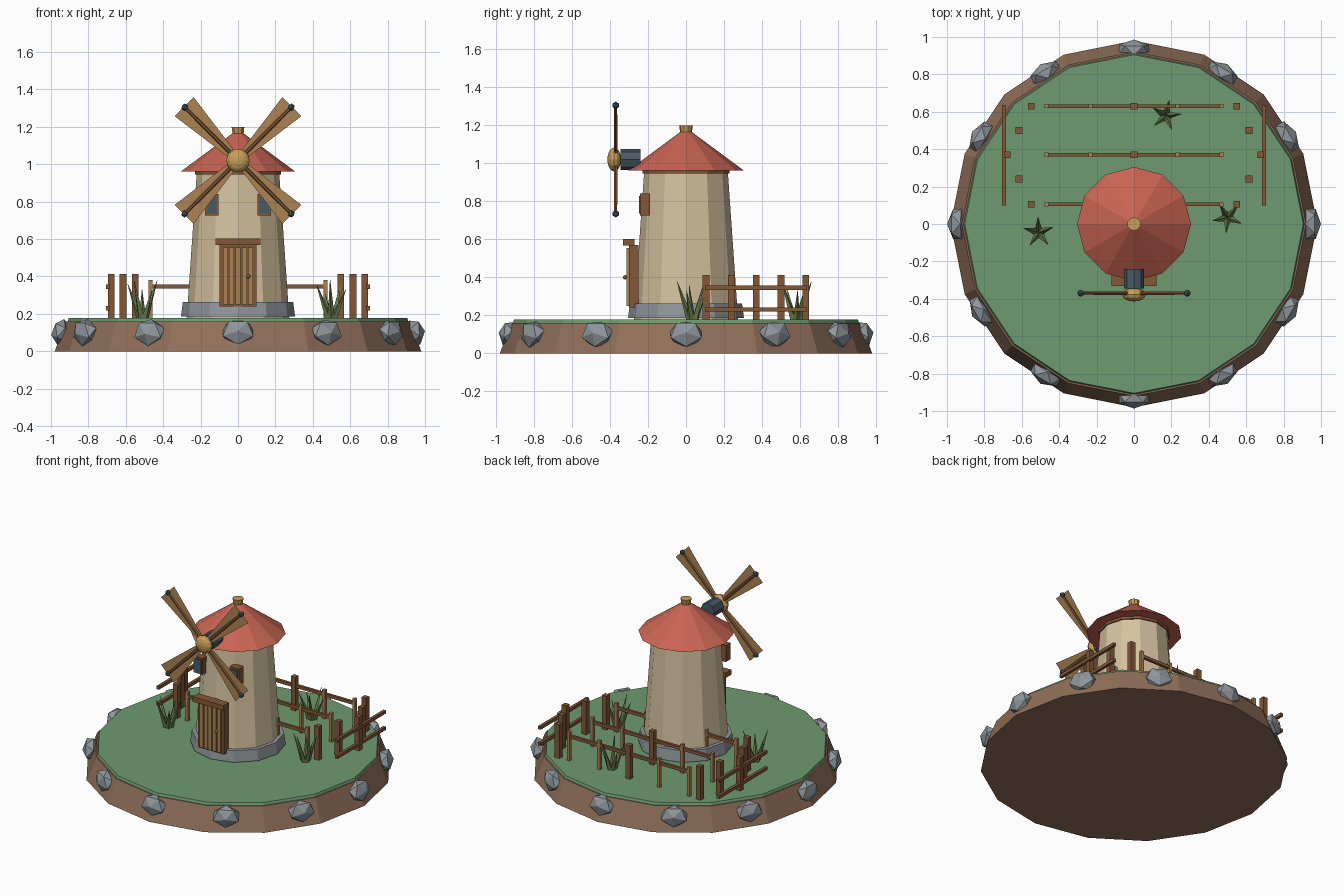
import bpy, bmesh, math, random
from mathutils import Matrix, Vector

if "Cube" in bpy.data.objects:
    bpy.data.objects.remove(bpy.data.objects["Cube"])

random.seed(4)


def mat(name, hexcol):
    rgb = [int(hexcol[i:i + 2], 16) / 255 for i in (0, 2, 4)]
    lin = [c / 12.92 if c <= 0.04045 else ((c + 0.055) / 1.055) ** 2.4 for c in rgb]
    m = bpy.data.materials.new(name)
    m.diffuse_color = (*lin, 1)
    m.use_nodes = True
    m.node_tree.nodes["Principled BSDF"].inputs["Base Color"].default_value = m.diffuse_color
    return m


GRASS = mat("grass_green", "6F9A70")
EARTH = mat("earth_brown", "91705A")
STONE = mat("stone_grey", "90979C")
PLASTER = mat("cream_plaster", "D6C3A0")
ROOF = mat("roof_red", "C96453")
WOOD = mat("dark_wood", "835837")
TAN = mat("light_wood", "AC8454")
GOLD = mat("brass", "C79F58")
SLATE = mat("slate_blue", "475A66")
LEAF = mat("tuft_green", "6A7F4C")


def finish(bm, name, m):
    me = bpy.data.meshes.new(name)
    bm.to_mesh(me)
    bm.free()
    me.materials.append(m)
    ob = bpy.data.objects.new(name, me)
    bpy.context.collection.objects.link(ob)
    return ob


def box(name, m, x0, x1, y0, y1, z0, z1):
    bm = bmesh.new()
    mx = Matrix.Translation(((x0 + x1) / 2, (y0 + y1) / 2, (z0 + z1) / 2)) @ \
        Matrix.Diagonal((x1 - x0, y1 - y0, z1 - z0, 1))
    bmesh.ops.create_cube(bm, size=1, matrix=mx)
    return finish(bm, name, m)


def rod(name, m, a, b, r0, r1, sides=12):
    """Tapered cylinder from point a to point b."""
    a, b = Vector(a), Vector(b)
    d = b - a
    rot = d.to_track_quat('Z', 'Y').to_matrix().to_4x4() if d.xy.length > 1e-6 else Matrix()
    bm = bmesh.new()
    bmesh.ops.create_cone(bm, cap_ends=True, segments=sides, radius1=r0, radius2=r1,
                          depth=d.length, matrix=Matrix.Translation((a + b) / 2) @ rot)
    return finish(bm, name, m)


# Island: earth disc with a grass cap
rod("earth_base", EARTH, (0, 0, 0), (0, 0, 0.16), 0.98, 0.92, 16)
rod("grass_top", GRASS, (0, 0, 0.15), (0, 0, 0.177), 0.915, 0.905, 16)

# Ring of rocks, a point facing outward
for i in range(12):
    t = i * math.pi / 6
    bm = bmesh.new()
    mx = (Matrix.Translation((0.945 * math.cos(t), 0.932 * math.sin(t), 0.1))
          @ Matrix.Rotation(t, 4, 'Z') @ Matrix.Diagonal((0.055, 0.095, 0.076, 1))
          @ Matrix.Rotation(math.pi / 2 + random.uniform(-0.2, 0.2), 4, 'Y'))
    bmesh.ops.create_icosphere(bm, subdivisions=1, radius=1, matrix=mx)
    finish(bm, "rim_rock", STONE)

# Tower, plinth, eave ring, roof and finial
rod("tower_wall", PLASTER, (0, 0, 0.17), (0, 0, 0.96), 0.275, 0.22)
rod("stone_plinth", STONE, (0, 0, 0.185), (0, 0, 0.263), 0.305, 0.295)
rod("eave_ring", WOOD, (0, 0, 0.945), (0, 0, 0.965), 0.23, 0.23)
rod("roof_cone", ROOF, (0, 0, 0.962), (0, 0, 1.165), 0.305, 0.03)
rod("roof_finial", GOLD, (0, 0, 1.155), (0, 0, 1.2), 0.03, 0.036, 10)

# Door with planks, lintel and knob
box("door_frame", WOOD, -0.1, 0.1, -0.3, -0.25, 0.24, 0.57)
for i in range(-2, 3):
    box("door_plank", TAN, i * 0.034 - 0.0135, i * 0.034 + 0.0135, -0.312, -0.298, 0.25, 0.555)
box("door_lintel", WOOD, -0.12, 0.12, -0.332, -0.27, 0.567, 0.602)
bm = bmesh.new()
bmesh.ops.create_icosphere(bm, subdivisions=1, radius=0.013,
                           matrix=Matrix.Translation((0.055, -0.32, 0.4)))
finish(bm, "door_knob", GOLD)

# Two front windows
for s in (-1, 1):
    c = s * 0.141
    box("window_frame", WOOD, c - 0.036, c + 0.036, -0.243, -0.19, 0.725, 0.84)
    box("window_pane", SLATE, c - 0.026, c + 0.026, -0.248, -0.24, 0.737, 0.828)

# Sail axle and hub
HZ, SY = 1.02, -0.37
rod("axle_housing", SLATE, (0, -0.24, HZ), (0, -0.345, HZ), 0.054, 0.054, 8)
bm = bmesh.new()
bmesh.ops.create_uvsphere(bm, u_segments=12, v_segments=8, radius=1,
                          matrix=Matrix.Translation((0, -0.378, HZ))
                          @ Matrix.Diagonal((0.063, 0.036, 0.063, 1))
                          @ Matrix.Rotation(math.pi / 2, 4, 'X'))
finish(bm, "sail_hub", GOLD)

# Four sails: thin sheet, spar and tip cap
for i in range(4):
    t = math.pi / 4 + i * math.pi / 2
    u = Vector((math.cos(t), 0, math.sin(t)))
    v = Vector((-math.sin(t), 0, math.cos(t)))
    c = Vector((0, SY, HZ))
    bm = bmesh.new()
    bm.faces.new([bm.verts.new(c + u * d + v * w) for d, w in
                  ((0.05, -0.024), (0.408, -0.072), (0.408, 0.072), (0.05, 0.024))])
    finish(bm, "sail_sheet", TAN)
    rod("sail_spar", WOOD, c + u * 0.03, c + u * 0.4, 0.011, 0.009, 6)
    bm = bmesh.new()
    bmesh.ops.create_icosphere(bm, subdivisions=1, radius=0.02,
                               matrix=Matrix.Translation(c + u * 0.403))
    finish(bm, "sail_tip_cap", SLATE)


def post(x, y):
    box("fence_post", WOOD, x - 0.018, x + 0.018, y - 0.018, y + 0.018, 0.17, 0.413)


# Fence rows along x, with thin stakes
for y in (0.105, 0.37, 0.63):
    box("fence_rail", WOOD, -0.47, 0.47, y - 0.009, y + 0.009, 0.335, 0.357)
    for x in (-0.467, -0.233, 0.233, 0.467):
        box("fence_stake", TAN, x - 0.011, x + 0.011, y - 0.011, y + 0.011, 0.17, 0.38)
post(0, 0.37)
post(0, 0.63)

# Side fences: posts with two rails each
for s in (-1, 1):
    for x, y in ((0.55, 0.105), (0.615, 0.24), (0.677, 0.37), (0.615, 0.5), (0.55, 0.63)):
        post(s * x, y)
    for z in (0.23, 0.345):
        box("side_rail", WOOD, s * 0.695 - 0.01, s * 0.695 + 0.01, 0.1, 0.637, z - 0.011, z + 0.011)

# Grass tufts: five leaning blades each
for k, (x, y) in enumerate(((-0.51, -0.045), (0.5, 0.035), (0.17, 0.58))):
    for i in range(5):
        t = 0.35 + k * 0.5 + i * math.tau / 5
        d = Vector((math.cos(t), math.sin(t), 0))
        base = Vector((x, y, 0.17)) + d * 0.012
        tip = Vector((x, y, (0.38, 0.33, 0.36)[i % 3])) + d * 0.083
        rod("grass_blade", LEAF, base, tip, 0.02, 0.001, 4)
